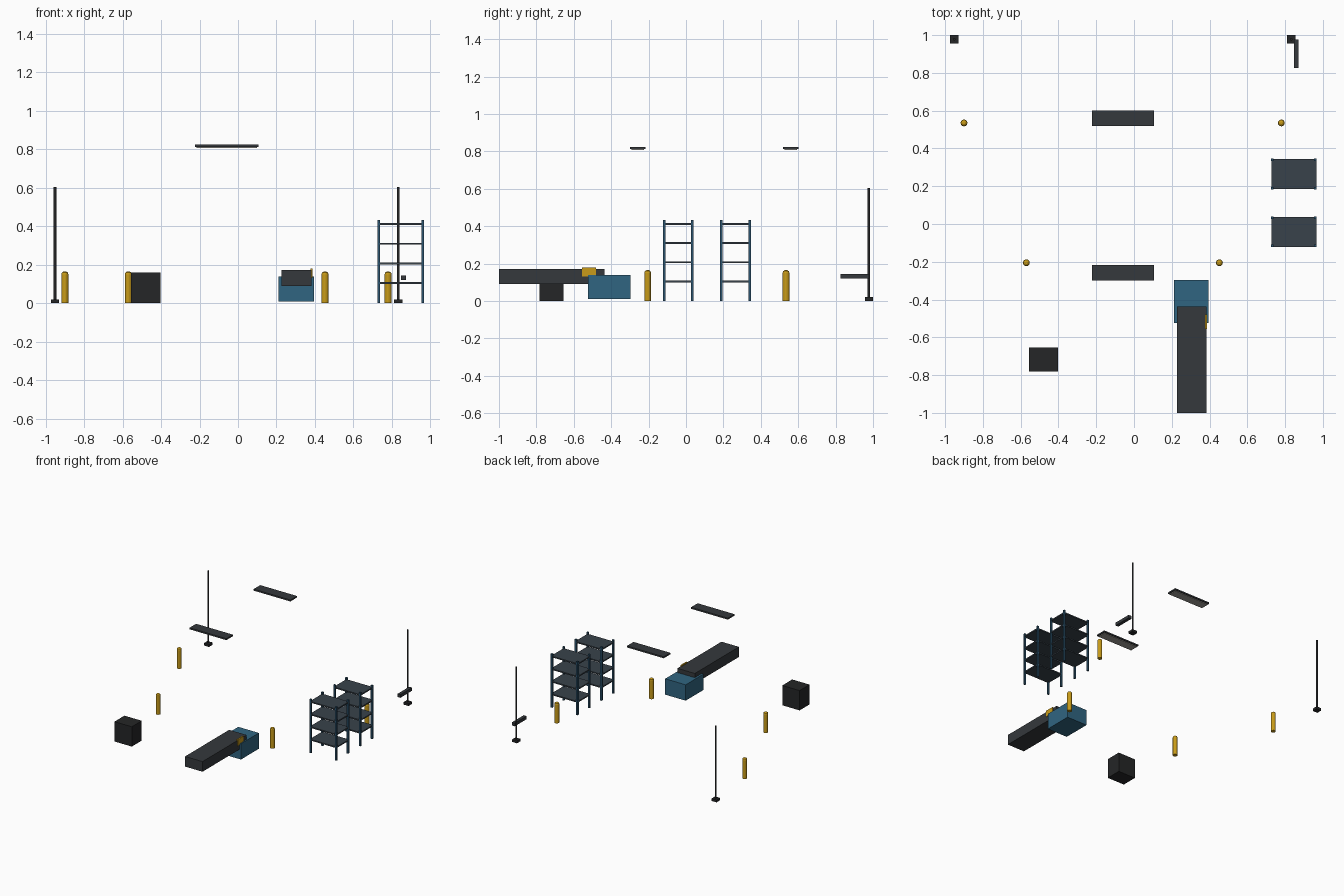
import bpy, bmesh
from math import cos, sin, pi

if "Cube" in bpy.data.objects:
    bpy.data.objects.remove(bpy.data.objects["Cube"])


def mat(name, r, g, b):
    m = bpy.data.materials.new(name)
    m.diffuse_color = (r, g, b, 1)
    m.use_nodes = True
    m.node_tree.nodes["Principled BSDF"].inputs["Base Color"].default_value = m.diffuse_color
    return m


CHARCOAL = mat("charcoal", 0.035, 0.04, 0.045)
BLACK = mat("black", 0.018, 0.019, 0.02)
SLATE = mat("slate", 0.04, 0.055, 0.07)
BLUE = mat("blue", 0.03, 0.13, 0.22)
NAVY = mat("rack_blue", 0.025, 0.09, 0.16)
YELLOW = mat("yellow", 0.58, 0.33, 0.01)
PANEL = mat("panel", 0.35, 0.34, 0.31)


def finish(name, bm, material):
    me = bpy.data.meshes.new(name)
    bmesh.ops.recalc_face_normals(bm, faces=bm.faces)
    bm.to_mesh(me)
    bm.free()
    me.materials.append(material)
    ob = bpy.data.objects.new(name, me)
    bpy.context.collection.objects.link(ob)
    return ob


def box(name, x, y, z, material):
    """Box from (min, max) ranges."""
    bm = bmesh.new()
    bmesh.ops.create_cube(bm, size=1)
    for v in bm.verts:
        for i, (a, b) in enumerate((x, y, z)):
            v.co[i] = a if v.co[i] < 0 else b
    return finish(name, bm, material)


def lathe(name, cx, cy, profile, sides, material):
    """Closed round solid from (radius, z) pairs."""
    bm = bmesh.new()
    rings = [[bm.verts.new((cx + r * cos(2 * pi * i / sides),
                            cy + r * sin(2 * pi * i / sides), z))
              for i in range(sides)] for r, z in profile]
    for a, b in zip(rings, rings[1:]):
        for i in range(sides):
            j = (i + 1) % sides
            bm.faces.new((a[i], a[j], b[j], b[i]))
    bm.faces.new(rings[0])
    bm.faces.new(rings[-1])
    return finish(name, bm, material)


# Bollards with a rounded cap
for k, (x, y) in enumerate([(-0.9, 0.535), (0.78, 0.535), (-0.57, -0.205), (0.452, -0.205)]):
    lathe(f"bollard_{k}", x, y,
          [(0.018, 0), (0.018, 0.15), (0.0155, 0.159), (0.006, 0.165)], 16, YELLOW)

# Gate posts on square feet, and the folded arm
for side, x in (("left", -0.951), ("right", 0.833)):
    box(f"{side}_post_foot", (x - 0.022, x + 0.022), (0.956, 1.0), (0, 0.02), BLACK)
    lathe(f"{side}_post", x, 0.978, [(0.007, 0.02), (0.007, 0.603)], 12, BLACK)
box("gate_arm", (0.846, 0.872), (0.827, 0.978), (0.12, 0.145), CHARCOAL)

# Storage racks: four uprights and four shelves each
X0, X1 = 0.725, 0.967
for k, (y0, y1) in enumerate([(-0.123, 0.04), (0.182, 0.347)]):
    for i, z in enumerate((0.105, 0.207, 0.309, 0.411)):
        box(f"rack_{k}_shelf_{i}", (X0 + 0.002, X1 - 0.002), (y0 + 0.002, y1 - 0.002),
            (z - 0.005, z + 0.005), SLATE)
    for i, x in enumerate((X0, X1 - 0.014)):
        for j, y in enumerate((y0, y1 - 0.014)):
            box(f"rack_{k}_upright_{i}{j}", (x, x + 0.014), (y, y + 0.014), (0, 0.433), NAVY)

# Hanging lamps: housing with a pale panel underneath
for k, (y0, y1) in enumerate([(-0.3, -0.216), (0.518, 0.602)]):
    box(f"lamp_housing_{k}", (-0.223, 0.106), (y0, y1), (0.812, 0.824), CHARCOAL)
    box(f"lamp_panel_{k}", (-0.215, 0.098), (y0 + 0.008, y1 - 0.008), (0.807, 0.813), PANEL)

# Dark crate
box("crate", (-0.557, -0.402), (-0.782, -0.655), (0, 0.16), BLACK)

# Machine body, its conveyor bed and side guard
box("machine_body", (0.211, 0.394), (-0.525, -0.297), (0.01, 0.138), BLUE)
box("conveyor_bed", (0.227, 0.383), (-1.0, -0.437), (0.09, 0.172), CHARCOAL)
box("conveyor_guard", (0.376, 0.387), (-0.555, -0.48), (0.13, 0.18), YELLOW)
